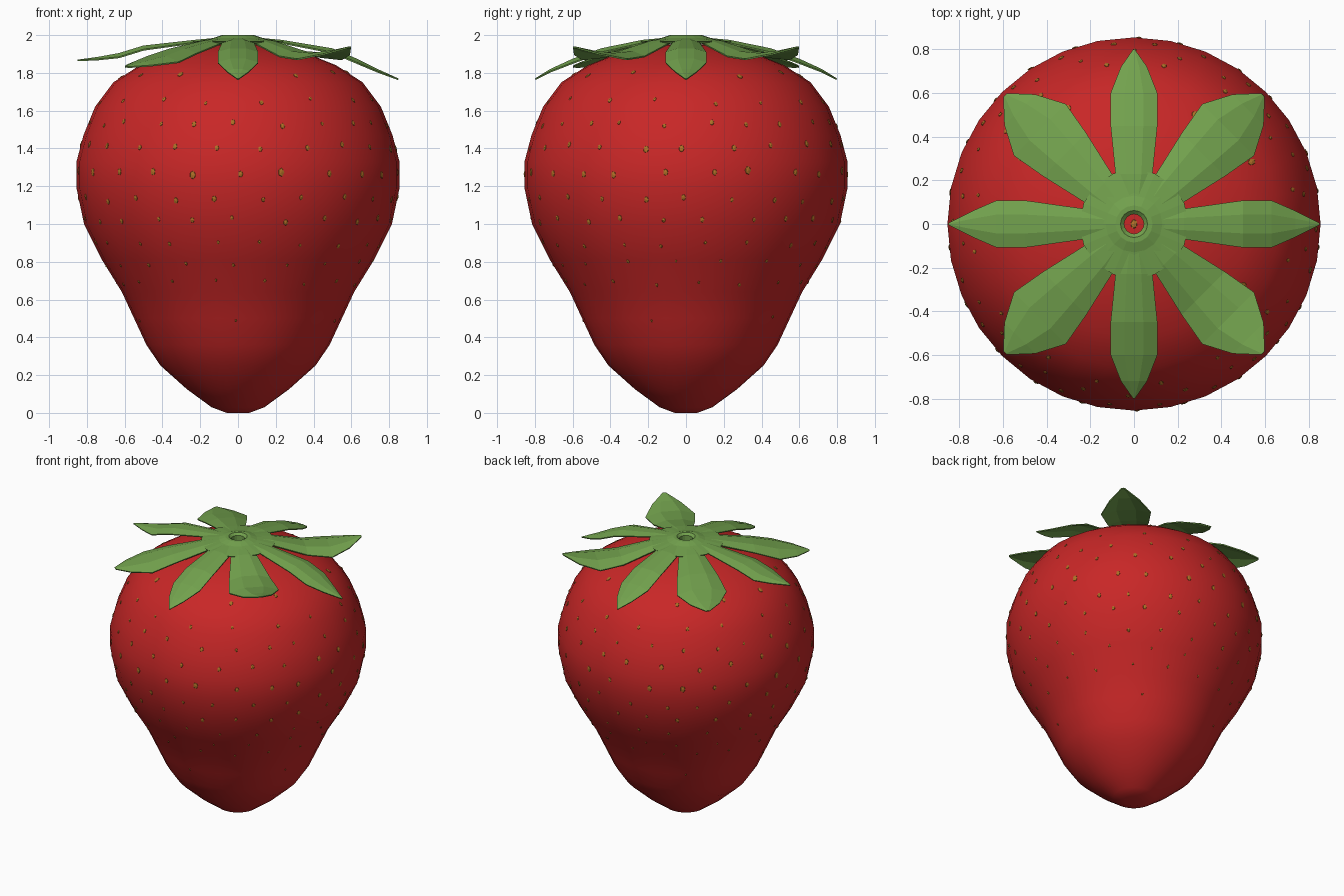
import bpy, bmesh, math, random
from mathutils import Vector

if "Cube" in bpy.data.objects:
    bpy.data.objects.remove(bpy.data.objects["Cube"])

random.seed(4)


def material(name, rgb):
    m = bpy.data.materials.new(name)
    m.diffuse_color = (*rgb, 1)
    m.use_nodes = True
    m.node_tree.nodes["Principled BSDF"].inputs["Base Color"].default_value = m.diffuse_color
    return m


RED = material("berry red", (0.58, 0.02, 0.02))
GREEN = material("leaf green", (0.17, 0.36, 0.075))
TAN = material("seed tan", (0.42, 0.16, 0.02))


def finish(bm, name, mat):
    mesh = bpy.data.meshes.new(name)
    bm.normal_update()
    bm.to_mesh(mesh)
    bm.free()
    mesh.materials.append(mat)
    obj = bpy.data.objects.new(name, mesh)
    bpy.context.collection.objects.link(obj)
    return obj


def lathe(name, profile, sides, mat, smooth):
    bm = bmesh.new()
    pts = [bm.verts.new((r, 0, z)) for r, z in profile]
    edges = [bm.edges.new(p) for p in zip(pts, pts[1:])]
    bmesh.ops.spin(bm, geom=pts + edges, cent=(0, 0, 0), axis=(0, 0, 1),
                   angle=math.tau, steps=sides, use_duplicate=False)
    bmesh.ops.remove_doubles(bm, verts=bm.verts, dist=1e-4)
    bmesh.ops.recalc_face_normals(bm, faces=bm.faces)
    for f in bm.faces:
        f.smooth = smooth
    return finish(bm, name, mat)


# Fruit body
body_profile = [(0, 0.012), (0.06, 0.0), (0.14, 0.03), (0.27, 0.125), (0.41, 0.25),
                (0.485, 0.36), (0.55, 0.5), (0.615, 0.64), (0.72, 0.81), (0.815, 1.0),
                (0.855, 1.19), (0.855, 1.33), (0.818, 1.47), (0.757, 1.62), (0.66, 1.75),
                (0.52, 1.84), (0.36, 1.905), (0.18, 1.945), (0, 1.955)]
body = lathe("fruit_body", body_profile, 32, RED, True)

# Seeds: staggered rows of small flattened studs lying on the skin
rows = [(0.5, 5, 0.008), (0.69, 17, 0.010), (0.79, 17, 0.010), (0.89, 20, 0.012),
        (1.02, 22, 0.015), (1.13, 22, 0.015), (1.27, 22, 0.019), (1.41, 22, 0.017),
        (1.53, 22, 0.014), (1.65, 16, 0.013), (1.79, 12, 0.018)]
bm = bmesh.new()


def add_seed(origin, direction, size):
    hit, loc, normal, _ = body.ray_cast(origin, direction)
    if not hit:
        return
    rot = normal.to_track_quat('Z', 'Y')
    new = bmesh.ops.create_icosphere(bm, subdivisions=1, radius=1)["verts"]
    for v in new:
        v.co = loc + rot @ Vector((v.co.x * size * 0.85, v.co.y * size * 1.15,
                                   v.co.z * 0.006))


for i, (z, count, size) in enumerate(rows):
    for k in range(count):
        a = math.tau * (k + 0.5 * (i % 2)) / count + random.uniform(-0.04, 0.04)
        d = Vector((math.sin(a), -math.cos(a), 0))
        add_seed(d * 2 + Vector((0, 0, z + random.uniform(-0.015, 0.015))), -d,
                 size * random.uniform(0.8, 1.15))
add_seed(Vector((0, 0, 3)), Vector((0, 0, -1)), 0.02)
finish(bm, "seeds", TAN)

# Calyx hub with hollow stem stub
lathe("calyx_hub", [(0.045, 1.95), (0.045, 1.985), (0.062, 2.0), (0.085, 2.0),
                    (0.13, 1.985), (0.25, 1.965), (0.24, 1.955)], 16, GREEN, False)

# Leaf outlines: (distance from centre, half width)
narrow = [(0.12, 0.05), (0.23, 0.085), (0.45, 0.107), (0.6, 0.107), (0.72, 0.06), (0.8, 0.004)]
side = [(0.12, 0.05), (0.23, 0.07), (0.5, 0.108), (0.63, 0.108), (0.74, 0.06), (0.85, 0.004)]
broad = [(0.12, 0.05), (0.23, 0.09), (0.45, 0.14), (0.61, 0.168), (0.74, 0.10), (0.835, 0.012)]

# Ridge heights at the same stations
droop = [1.985, 1.975, 1.93, 1.875, 1.82, 1.77]
level = [1.985, 1.975, 1.945, 1.905, 1.885, 1.87]
low = [1.985, 1.97, 1.93, 1.89, 1.86, 1.835]
curled = [1.985, 1.97, 1.915, 1.905, 1.92, 1.94]


def leaf(name, angle, outline, heights):
    bm = bmesh.new()
    c, s = math.cos(angle), math.sin(angle)
    prev = None
    for (r, w), z in zip(outline, heights):
        row = []
        for t in (-1, -0.4, 0.4, 1):
            y = t * w
            drop = 0.18 * w if abs(t) == 1 else 0   # arched cross-section
            row.append(bm.verts.new((r * c - y * s, r * s + y * c, z - drop)))
        if prev:
            for j in range(3):
                bm.faces.new((prev[j], row[j], row[j + 1], prev[j + 1]))
        prev = row
    obj = finish(bm, name, GREEN)
    mod = obj.modifiers.new("thickness", 'SOLIDIFY')
    mod.thickness = 0.008


leaves = [("right", side, droop), ("back_right", broad, curled), ("back", narrow, droop),
          ("back_left", broad, low), ("left", side, level), ("front_left", broad, low),
          ("front", narrow, droop), ("front_right", broad, curled)]
for i, (where, outline, heights) in enumerate(leaves):
    leaf("leaf_" + where, i * math.pi / 4, outline, heights)
